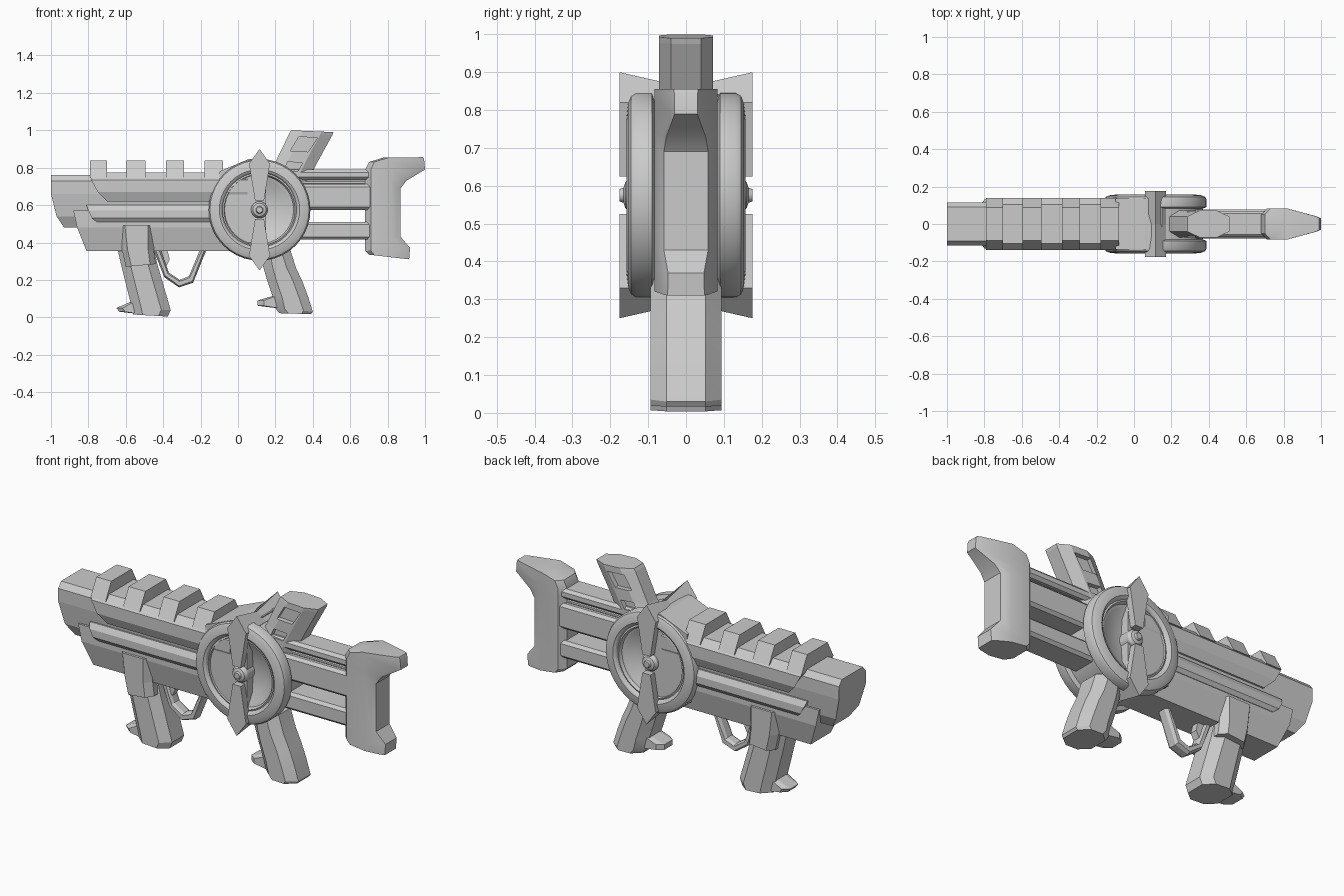
import bpy, bmesh
from math import cos, sin, pi

if "Cube" in bpy.data.objects:
    bpy.data.objects.remove(bpy.data.objects["Cube"])


def loft(name, rings, smooth=None):
    """Skin matching rings of 3D points and cap both ends."""
    bm = bmesh.new()
    vs = [[bm.verts.new(p) for p in r] for r in rings]
    n = len(rings[0])
    for a, b in zip(vs, vs[1:]):
        for i in range(n):
            j = (i + 1) % n
            bm.faces.new((a[i], a[j], b[j], b[i]))
    bm.faces.new(vs[0])
    bm.faces.new(vs[-1])
    bmesh.ops.recalc_face_normals(bm, faces=bm.faces)
    me = bpy.data.meshes.new(name)
    bm.to_mesh(me)
    bm.free()
    ob = bpy.data.objects.new(name, me)
    bpy.context.collection.objects.link(ob)
    if smooth:
        bpy.ops.object.select_all(action='DESELECT')
        bpy.context.view_layer.objects.active = ob
        ob.select_set(True)
        bpy.ops.object.shade_smooth_by_angle(angle=smooth)
    return ob


def beam(name, half, x_end):
    """Beam along x from a half section of (y, z, x_start), mirrored in y."""
    full = half + [(-y, z, x) for y, z, x in reversed(half)]
    return loft(name, [[(x, y, z) for y, z, x in full],
                       [(x_end, y, z) for y, z, x in full]])


def slab(name, profile, y0, y1):
    """Side profile (x, z) extruded between y0 and y1."""
    return loft(name, [[(x, y, z) for x, z in profile] for y in (y0, y1)])


def column(name, levels, w, nose, chamfer, smooth=None):
    """Upright octagonal column; levels are (x0, z0, x1, z1)."""
    rings = []
    for x0, z0, x1, z1 in levels:
        half = [(0, nose), (chamfer / (x1 - x0), w), (1 - chamfer / (x1 - x0), w), (1, nose)]
        full = half + [(t, -y) for t, y in reversed(half)]
        rings.append([(x0 + t * (x1 - x0), y, z0 + t * (z1 - z0)) for t, y in full])
    return loft(name, rings, smooth)


# Barrel, lower receiver and side strips
beam("barrel", [(.09, .76, -1), (.115, .73, -1), (.115, .66, -1),
                (.10, .54, -.97), (.07, .48, -.93)], .1)
beam("lower_receiver", [(.115, .57, -.88), (.115, .48, -.86), (.085, .355, -.81)], .1)
beam("side_strip", [(.115, .60, -.81), (.132, .57, -.80), (.132, .53, -.78), (.118, .51, -.755)], .05)

# Top rail with evenly spaced teeth
beam("top_rail", [(.105, .775, -.79), (.14, .735, -.785), (.14, .67, -.75), (.12, .62, -.70)], .05)
for i, (a, b) in enumerate([(-.79, -.70), (-.595, -.495), (-.385, -.29), (-.18, -.08)]):
    half = [(.088, .838), (.138, .745)]
    full = half + [(-y, z) for y, z in reversed(half)]
    loft(f"rail_tooth_{i + 1}", [[(x, y, z) for y, z in full] for x in (a, b)])
slab("drum_shoulder", [(-.1, .78), (.06, .847), (.15, .84), (.15, .4), (-.1, .4)], -.135, .135)

# Round drum with a dished face and hub on both sides
CX, CZ = .115, .575
side = [(.25, .082), (.272, .09), (.272, .132), (.265, .145), (.248, .153), (.215, .157),
        (.204, .15), (.198, .138), (.19, .142), (.182, .125), (.165, .12), (.12, .092),
        (.045, .085), (.045, .145), (.035, .16), (.02, .165), (.016, .176)]
lathe = [(r, -y) for r, y in reversed(side)] + side
N = 40
loft("drum", [[(CX + r * cos(2 * pi * k / N), y, CZ + r * sin(2 * pi * k / N))
               for k in range(N)] for r, y in lathe], smooth=.5)

# Vanes: ridges over the drum rim, and thin tapered blades on each face
for word, s in (("upper", 1), ("lower", -1)):
    rings = []
    for y, tip in ((-.176, .325), (0, .285), (.176, .325)):
        rings.append([(CX + dx, y, CZ + s * h) for dx, h in
                      ((0, tip), (.057, .245), (.048, .205), (-.048, .205), (-.057, .245))])
    loft(f"{word}_vane_ridge", rings)
    for face, t in (("front", -1), ("back", 1)):
        slab(f"{word}_{face}_blade", [(CX + dx, CZ + s * h) for dx, h in
             ((-.055, .24), (.055, .24), (.024, .05), (-.024, .05))], t * .14, t * .176)

# Bars leading to the shoulder stock
for name, z0, z1, w in (("upper_bar", .735, .79, .07), ("bar_web", .70, .74, .05),
                        ("middle_bar", .575, .712, .078), ("lower_bar", .415, .51, .075)):
    beam(name, [(w - .015, z1, .1), (w, z1 - .015, .1), (w, z0 + .015, .1), (w - .015, z0, .1)], .75)

# Shoulder stock, narrowing toward its rear horns
rings = []
for x0, z0, x1, z1 in [(.70, .335, .915, .31), (.68, .355, .92, .37), (.68, .44, .87, .43),
                       (.68, .69, .87, .69), (.68, .76, .90, .73), (.68, .79, 1, .79),
                       (.70, .83, .995, .845), (.78, .855, .99, .856)]:
    rear = .075 - max(0, x1 - .84) * .22
    half = [(x0, .05), (x0 + .03, .083), (.82, .083), (x1 - .02, rear), (x1, rear - .01)]
    full = half + [(x, -y) for x, y in reversed(half)]
    rings.append([(x, y, z0 + (x - x0) / (x1 - x0) * (z1 - z0)) for x, y in full])
loft("shoulder_stock", rings, smooth=.5)

# Tilted rear sight with recessed windows on both sides
sight = column("rear_sight", [(.12, .70, .36, .70), (.20, .83, .425, .83),
                              (.275, .985, .505, .975), (.285, 1.0, .51, .99)], .071, .04, .065)
for name, prof in (("window", [(.28, .89), (.325, .965), (.425, .96), (.375, .885)]),
                   ("slot", [(.245, .785), (.265, .832), (.345, .825), (.32, .78)])):
    for t in (-1, 1):
        cut = slab(f"sight_{name}_cutter", prof, t * .045, t * .12)
        cut.hide_render = True
        cut.hide_viewport = False
        cut.display_type = 'WIRE'
        mod = sight.modifiers.new(name, 'BOOLEAN')
        mod.operation = 'DIFFERENCE'
        mod.object = cut
        mod.solver = 'EXACT'

# Front grip with its mounting block
column("front_grip_mount", [(-.60, .27, -.44, .285), (-.62, .36, -.45, .36),
                            (-.635, .49, -.45, .49)], .128, .09, .03)
column("front_grip", [(-.56, .015, -.375, .004), (-.565, .04, -.36, .04),
                      (-.625, .28, -.43, .28), (-.645, .37, -.45, .37)], .094, .052, .05, .4)
# Rear grip
column("rear_grip", [(.22, .022, .39, .017), (.20, .05, .40, .03), (.185, .11, .375, .11),
                     (.155, .20, .345, .19), (.135, .27, .31, .265), (.12, .36, .28, .36)],
       .094, .052, .05, .4)
# Finger spurs at the feet of the grips
for name, prof in (("front_grip_spur", [(-.65, .05), (-.57, .085), (-.48, .09), (-.48, .012), (-.635, .03)]),
                   ("rear_grip_spur", [(.105, .09), (.19, .115), (.27, .10), (.27, .025), (.20, .05), (.105, .062)])):
    rings = []
    for y, k in ((-.06, .8), (-.035, 1), (.035, 1), (.06, .8)):
        bx = prof[2][0]
        rings.append([(bx + (x - bx) * k, y, z) for x, z in prof])
    loft(name, rings)

# Trigger guard and trigger
outer = [(-.455, .37), (-.395, .215), (-.315, .16), (-.24, .185), (-.165, .37)]
inner = [(-.20, .37), (-.262, .22), (-.312, .20), (-.37, .24), (-.415, .37)]
mid = [(x + (-.31 - x) * .06, z + .008) for x, z in outer]
mid_in = [(x + (x + .31) * .08, z - .008) for x, z in inner]
loft("trigger_guard", [[(x, y, z) for x, z in p] for y, p in
     ((-.034, mid + mid_in), (-.018, outer + inner), (.018, outer + inner), (.034, mid + mid_in))])
slab("trigger", [(-.43, .37), (-.38, .37), (-.365, .31), (-.39, .26), (-.40, .31)], -.02, .02)
